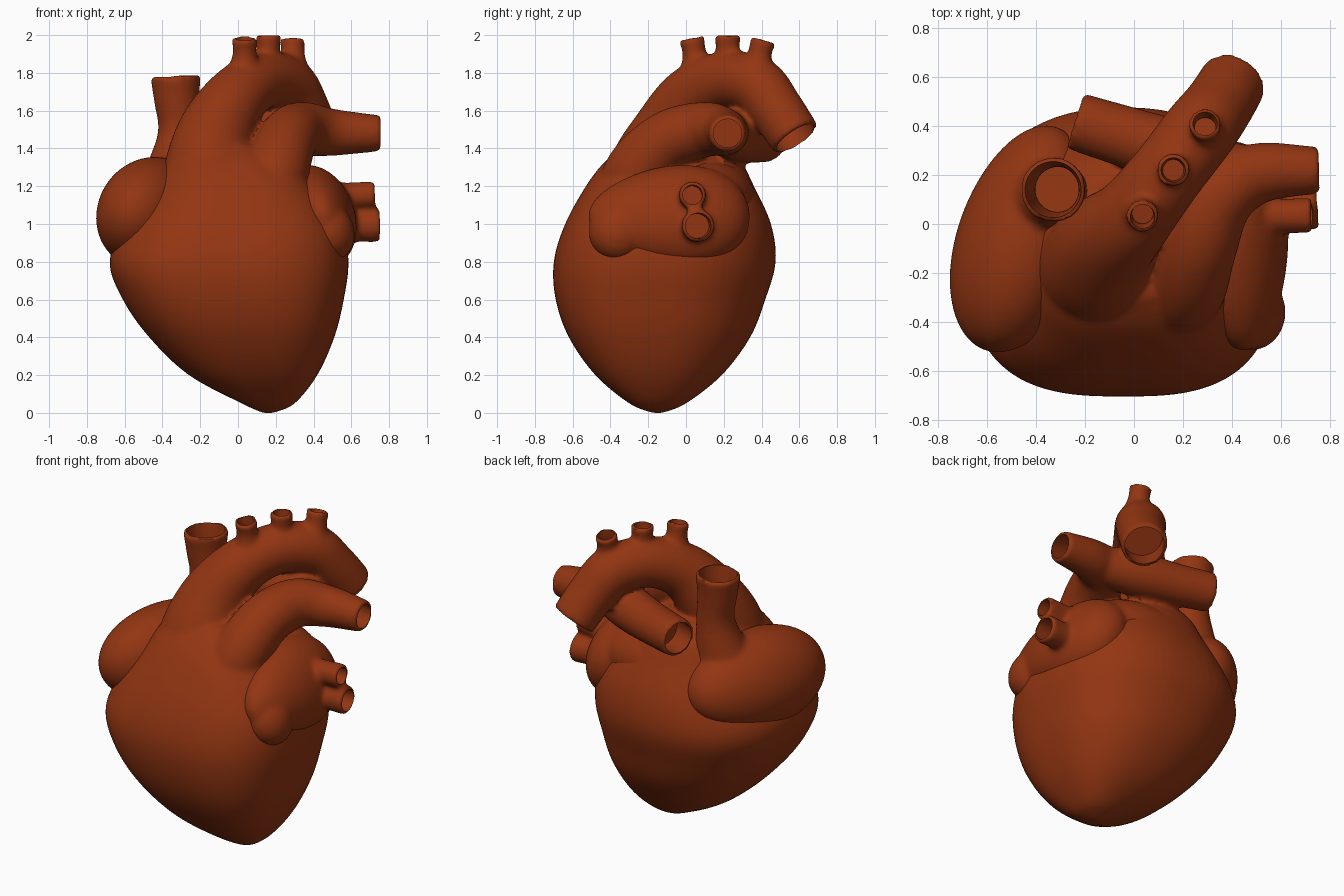
import bpy, bmesh, math
from mathutils import Vector, Matrix, Euler

cube = bpy.data.objects.get("Cube")
if cube:
    bpy.data.objects.remove(cube, do_unlink=True)

# One flat muscle colour for everything
muscle = bpy.data.materials.new("muscle_red")
muscle.use_nodes = True
COLOUR = (0.29, 0.036, 0.006, 1)
muscle.diffuse_color = COLOUR
bsdf = muscle.node_tree.nodes["Principled BSDF"]
bsdf.inputs["Base Color"].default_value = COLOUR
bsdf.inputs["Roughness"].default_value = 0.6


def select_only(objs):
    bpy.ops.object.select_all(action='DESELECT')
    for obj in objs:
        obj.select_set(True)
    bpy.context.view_layer.objects.active = objs[0]


def make_object(name, bm):
    bmesh.ops.recalc_face_normals(bm, faces=bm.faces)
    mesh = bpy.data.meshes.new(name)
    bm.to_mesh(mesh)
    bm.free()
    obj = bpy.data.objects.new(name, mesh)
    bpy.context.collection.objects.link(obj)
    mesh.materials.append(muscle)
    return obj


def spline(points, steps):
    """Smooth curve through tuples of any length."""
    pts = [Vector(p) for p in points]
    pts = [pts[0] * 2 - pts[1]] + pts + [pts[-1] * 2 - pts[-2]]
    out = []
    for a, b, c, d in zip(pts, pts[1:], pts[2:], pts[3:]):
        for i in range(steps):
            t = i / steps
            out.append(0.5 * (2 * b + (c - a) * t + (2 * a - 5 * b + 4 * c - d) * t * t
                              + (3 * b - a - 3 * c + d) * t ** 3))
    return out + [pts[-2]]


def skin(name, rings):
    """Bridge equal rings of points and cap both ends."""
    bm = bmesh.new()
    loops = [[bm.verts.new(p) for p in ring] for ring in rings]
    n = len(loops[0])
    for a, b in zip(loops, loops[1:]):
        for i in range(n):
            j = (i + 1) % n
            bm.faces.new((a[i], a[j], b[j], b[i]))
    bm.faces.new(loops[0][::-1])
    bm.faces.new(loops[-1])
    return make_object(name, bm)


def tube(name, nodes, sides=36):
    """Solid tube along (x, y, z, radius) vectors."""
    pts = [p.to_3d() for p in nodes]
    rings, tangent = [], None
    for i, p in enumerate(pts):
        new = (pts[min(i + 1, len(pts) - 1)] - pts[max(i - 1, 0)]).normalized()
        u = tangent.rotation_difference(new) @ u if tangent else new.orthogonal().normalized()
        tangent, v = new, new.cross(u)
        angles = [math.tau * k / sides for k in range(sides)]
        rings.append([p + nodes[i].w * (u * math.cos(a) + v * math.sin(a)) for a in angles])
    return skin(name, rings)


def vessel(name, path, wall=0.02, depth=0.12):
    """Return a solid vessel and the cutter that hollows its far end."""
    nodes = spline(path, 7)
    first, reach = len(nodes) - 1, 0
    while reach < depth:
        reach += (nodes[first] - nodes[first - 1]).to_3d().length
        first -= 1
    bore = [n - Vector((0, 0, 0, wall)) for n in nodes[first:]]
    bore.append(bore[-1] + (bore[-1] - bore[-2]).normalized() * 0.04)
    return tube(name, nodes), tube(name + "_bore", bore)


def chamber(name, centre, radii, turn, taper=0):
    """Egg-shaped lobe, narrower toward the front when taper is positive."""
    bm = bmesh.new()
    bmesh.ops.create_uvsphere(bm, u_segments=40, v_segments=24, radius=1)
    for v in bm.verts:
        k = 1 + taper * v.co.y
        v.co = Vector((v.co.x * k * radii[0], v.co.y * radii[1], v.co.z * k * radii[2]))
    bm.transform(Matrix.Translation(centre) @ Euler(turn).to_matrix().to_4x4())
    return make_object(name, bm)


def blend(name, solids, vessels):
    """Fuse parts into one soft skin, then bore the open vessel ends."""
    select_only(solids + [v[0] for v in vessels])
    bpy.ops.object.join()
    body = bpy.context.object
    bores = [v[1] for v in vessels]
    select_only(bores)
    bpy.ops.object.join()
    cutter = bpy.context.object
    cutter.hide_render = True
    remesh = body.modifiers.new("fuse", 'REMESH')
    remesh.mode, remesh.voxel_size = 'VOXEL', 0.015
    soften = body.modifiers.new("soften", 'SMOOTH')
    soften.factor, soften.iterations = 0.5, 9
    bore = body.modifiers.new("bore", 'BOOLEAN')
    bore.operation, bore.object = 'DIFFERENCE', cutter
    select_only([body])
    for modifier in ("fuse", "soften", "bore"):
        bpy.ops.object.modifier_apply(modifier=modifier)
    bpy.data.objects.remove(cutter, do_unlink=True)
    bpy.ops.object.shade_smooth_by_angle(angle=math.radians(45))
    body.name = body.data.name = name


# Ventricles: stacked rounded sections (height, left, right, front, back)
sections = [
    (0.0, 0.13, 0.19, -0.18, -0.12),
    (0.05, 0.02, 0.30, -0.30, 0.00),
    (0.2, -0.26, 0.42, -0.48, 0.19),
    (0.4, -0.47, 0.51, -0.62, 0.34),
    (0.6, -0.61, 0.56, -0.69, 0.42),
    (0.8, -0.68, 0.585, -0.70, 0.475),
    (1.0, -0.60, 0.55, -0.64, 0.45),
    (1.2, -0.46, 0.42, -0.53, 0.36),
    (1.33, -0.38, 0.29, -0.43, 0.29),
    (1.42, -0.28, 0.14, -0.32, 0.18),
]


def rounded(value, power):
    return math.copysign(abs(value) ** power, value)


rings = []
for z, x0, x1, y0, y1 in spline(sections, 5):
    ring = []
    for k in range(64):
        a = math.tau * k / 64
        # The front is flatter than the back
        power = 0.7 if math.sin(a) < 0 else 0.88
        ring.append(((x0 + x1) / 2 + (x1 - x0) / 2 * rounded(math.cos(a), power),
                     (y0 + y1) / 2 + (y1 - y0) / 2 * rounded(math.sin(a), power), z))
    rings.append(ring)
ventricles = skin("ventricles", rings)

# Aorta: buried root, arch and descending end
arteries = [vessel("aorta", [
    (-0.14, -0.14, 1.05, 0.25), (-0.15, -0.17, 1.25, 0.25), (-0.115, -0.08, 1.48, 0.207),
    (-0.005, 0.03, 1.67, 0.168), (0.13, 0.20, 1.76, 0.152), (0.26, 0.37, 1.735, 0.152),
    (0.34, 0.475, 1.61, 0.143), (0.405, 0.58, 1.455, 0.137)])]

# Three branches on top of the arch
for name, x, y, top, lean in (("front_arch_branch", 0.035, 0.03, 1.985, -0.03),
                              ("middle_arch_branch", 0.16, 0.22, 2.0, 0.0),
                              ("rear_arch_branch", 0.29, 0.41, 1.975, 0.04)):
    arteries.append(vessel(name, [(x, y - lean, 1.78, 0.10),
                                  (x, y - lean * 0.5, 1.90, 0.064),
                                  (x, y, top, 0.07)], depth=0.08))

# Pulmonary trunk turning into its left branch, and the right branch behind
arteries += [
    vessel("pulmonary_trunk", [
        (0.13, -0.32, 1.02, 0.16), (0.20, -0.27, 1.26, 0.17), (0.26, -0.10, 1.44, 0.158),
        (0.34, 0.10, 1.50, 0.147), (0.50, 0.205, 1.485, 0.125), (0.755, 0.22, 1.48, 0.095)]),
    vessel("right_pulmonary_artery", [
        (0.40, 0.21, 1.48, 0.12), (0.20, 0.28, 1.465, 0.135), (0.0, 0.345, 1.45, 0.126),
        (-0.24, 0.42, 1.445, 0.118)])]
blend("ventricles_and_arteries", [ventricles], arteries)

# Right atrium with the great vein entering from above
right_atrium = chamber("right_atrium", (-0.46, -0.06, 1.06), (0.255, 0.48, 0.30),
                       (0, 0.35, -0.3), -0.05)
blend("right_atrium_and_great_vein", [right_atrium], [vessel("great_vein", [
    (-0.36, 0.08, 1.15, 0.20), (-0.325, 0.12, 1.33, 0.145), (-0.31, 0.14, 1.5, 0.113),
    (-0.325, 0.14, 1.66, 0.12), (-0.33, 0.14, 1.785, 0.135)], depth=0.3)])

# Left atrium: outer pouch, front lobe, rear chamber and two lung veins
left_atrium = [
    chamber("left_pouch", (0.42, -0.09, 1.04), (0.20, 0.43, 0.275), (0, -0.35, 0.08), 0.2),
    chamber("front_lobe", (0.48, -0.36, 0.96), (0.135, 0.155, 0.16), (0, -0.35, 0)),
    chamber("rear_chamber", (0.06, 0.10, 1.13), (0.44, 0.27, 0.22), (0, 0, 0))]
blend("left_atrium_and_lung_veins", left_atrium, [
    vessel("upper_lung_vein", [
        (0.36, 0.02, 1.13, 0.10), (0.52, 0.03, 1.145, 0.074), (0.725, 0.035, 1.155, 0.072)]),
    vessel("lower_lung_vein", [
        (0.38, 0.04, 0.99, 0.11), (0.55, 0.055, 0.99, 0.085), (0.75, 0.065, 0.99, 0.088)])])
